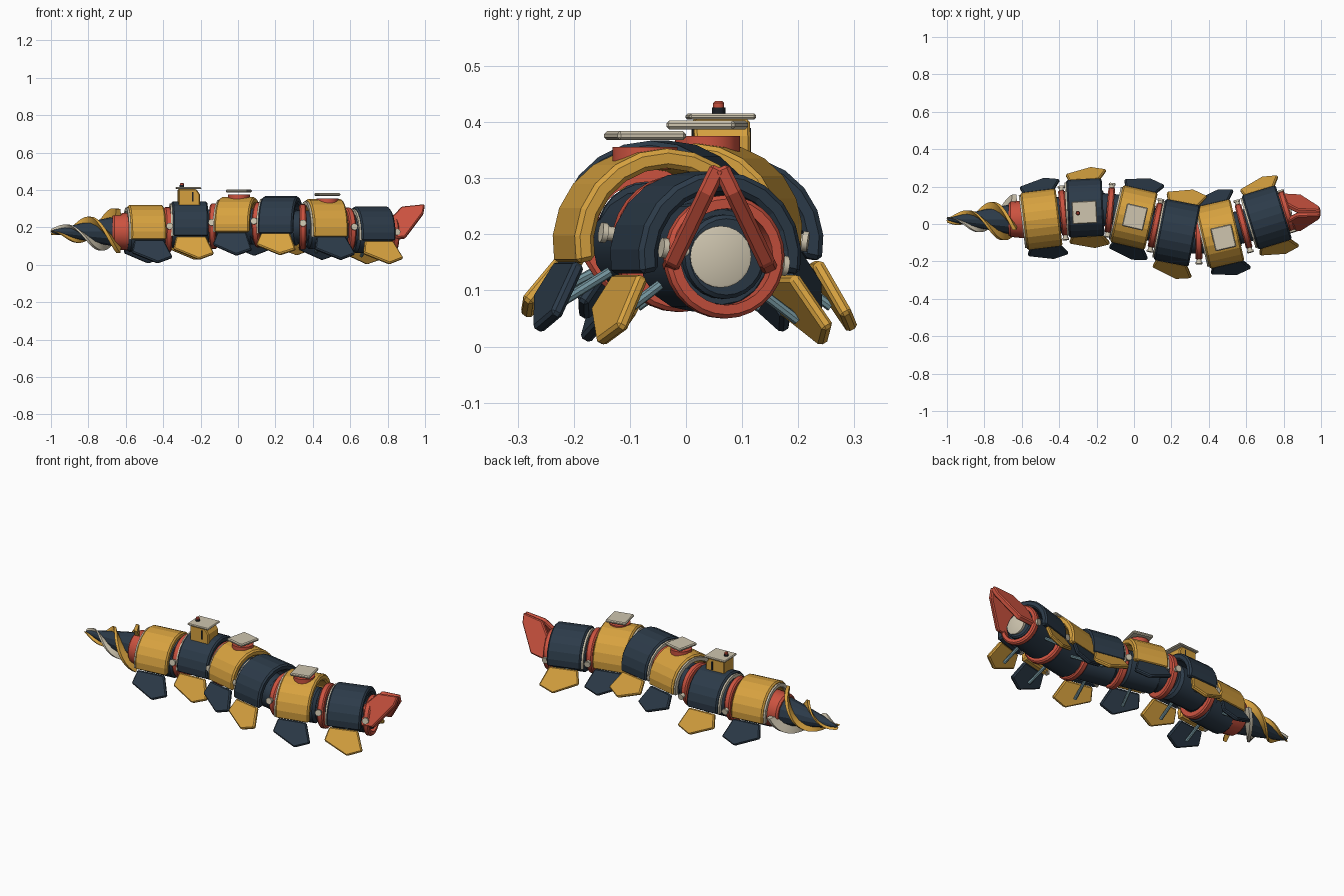
import bpy, bmesh, math
from mathutils import Matrix, Vector

if "Cube" in bpy.data.objects:
    bpy.data.objects.remove(bpy.data.objects["Cube"])


def material(name, rgb):
    m = bpy.data.materials.new(name)
    m.diffuse_color = (*rgb, 1)
    m.use_nodes = True
    m.node_tree.nodes["Principled BSDF"].inputs["Base Color"].default_value = m.diffuse_color
    return m


YELLOW = material("mustard yellow", (0.68, 0.36, 0.05))
NAVY = material("dark navy", (0.025, 0.043, 0.066))
CORAL = material("coral red", (0.60, 0.085, 0.05))
CREAM = material("cream", (0.62, 0.56, 0.43))
STEEL = material("steel blue", (0.17, 0.29, 0.33))
BLACK = material("near black", (0.012, 0.015, 0.02))


def finish(bm, name, mat, bevel=0, smooth=False):
    bmesh.ops.remove_doubles(bm, verts=bm.verts, dist=1e-5)
    bmesh.ops.recalc_face_normals(bm, faces=bm.faces)
    mesh = bpy.data.meshes.new(name)
    bm.to_mesh(mesh)
    bm.free()
    mesh.materials.append(mat)
    ob = bpy.data.objects.new(name, mesh)
    bpy.context.collection.objects.link(ob)
    if bevel:
        mod = ob.modifiers.new("chamfer", 'BEVEL')
        mod.width, mod.segments = bevel, 1
        mod.limit_method, mod.angle_limit = 'ANGLE', math.radians(40)
    if smooth:
        bpy.ops.object.select_all(action='DESELECT')
        ob.select_set(True)
        bpy.context.view_layer.objects.active = ob
        bpy.ops.object.shade_smooth_by_angle(angle=math.radians(35))
    return ob


def basis(x, y, z, origin):
    m = Matrix((x, y, z)).transposed().to_4x4()
    m.translation = origin
    return m


def prism(name, points, depth, matrix, mat, bevel=0):
    """Extrude an outline drawn in local XY along local Z, centred."""
    bm = bmesh.new()
    lo, hi = ([bm.verts.new(matrix @ Vector((x, y, s * depth / 2))) for x, y in points]
              for s in (-1, 1))
    bm.faces.new(lo)
    bm.faces.new(hi)
    n = len(points)
    for i in range(n):
        j = (i + 1) % n
        bm.faces.new((lo[i], lo[j], hi[j], hi[i]))
    return finish(bm, name, mat, bevel)


def lathe(name, profile, matrix, mat, sides=24, closed=False, smooth=True):
    """Revolve (x, radius) points around the local X axis."""
    bm = bmesh.new()
    rows = []
    for k in range(sides):
        a = 2 * math.pi * k / sides
        rows.append([bm.verts.new(matrix @ Vector((x, r * math.cos(a), r * math.sin(a))))
                     for x, r in profile])
    n = len(profile)
    for k in range(sides):
        a, b = rows[k], rows[(k + 1) % sides]
        for i in range(n if closed else n - 1):
            j = (i + 1) % n
            bm.faces.new((a[i], a[j], b[j], b[i]))
    return finish(bm, name, mat, 0, smooth)


def rod(name, p, q, r, mat, sides=12):
    p, q = Vector(p), Vector(q)
    d = q - p
    m = Matrix.Translation(p) @ d.to_track_quat('X', 'Z').to_matrix().to_4x4()
    return lathe(name, [(0, 0), (0, r), (d.length, r), (d.length, 0)], m, mat, sides)


def ring(name, matrix, outer, inner, width, mat):
    w, c = width / 2, 0.007
    lathe(name, [(-w, inner), (-w, outer - c), (c - w, outer), (w - c, outer),
                 (w, outer - c), (w, inner)], matrix, mat, 28, True)


def arch(name, frame, r, thick, length, x, mat, bevel):
    """Horseshoe shell that reaches slightly below its own centre."""
    a0, n = math.radians(-12), 12
    ang = [a0 + (math.pi - 2 * a0) * i / n for i in range(n + 1)]
    pts = [(r * math.cos(a), r * math.sin(a)) for a in ang]
    pts += [((r - thick) * math.cos(a), (r - thick) * math.sin(a)) for a in reversed(ang)]
    m = frame @ basis((0, 1, 0), (0, 0, 1), (1, 0, 0), (x, 0, 0))
    prism(name, pts, length, m, mat, bevel)


def box(name, frame, centre, size, mat, bevel=0):
    x, y = size[0] / 2, size[1] / 2
    prism(name, [(-x, -y), (x, -y), (x, y), (-x, y)], size[2],
          frame @ Matrix.Translation(centre), mat, bevel)


def bolts(frame, r):
    roll = frame @ Matrix.Rotation(math.radians(-8), 4, 'X')
    for s in (-1, 1):
        rod("joint_bolt", roll @ Vector((0, s * (r - 0.04), 0)),
            roll @ Vector((0, s * r, 0)), 0.013, CREAM)
        rod("joint_bolt_head", roll @ Vector((0, s * r, 0)),
            roll @ Vector((0, s * (r + 0.010), 0)), 0.018, CREAM)


# Body segments: x, y, z, shell radius, yaw, flipper lean
SEGMENTS = [(-0.495, 0.025, 0.165, 0.155, 7, 30), (-0.26, 0.086, 0.185, 0.155, 3, 29),
            (0.0, 0.035, 0.205, 0.157, -13, 31), (0.23, -0.047, 0.20, 0.167, -11, 37),
            (0.46, -0.053, 0.183, 0.17, 13, 30), (0.71, 0.035, 0.16, 0.152, 17, 30)]
LEN = 0.19
frames = [Matrix.Translation(s[:3]) @ Matrix.Rotation(math.radians(s[4]), 4, 'Z')
          for s in SEGMENTS]
FLIPPER = [(-0.078, 0), (0.08, 0), (0.122, 0.105), (0.04, 0.139), (-0.095, 0.075)]

for i, (frame, seg) in enumerate(zip(frames, SEGMENTS)):
    r = seg[3]
    main, other = (YELLOW, NAVY) if i % 2 == 0 else (NAVY, YELLOW)
    arch("segment_shell", frame, r, 0.035, LEN, 0, main, 0.008)
    arch("shell_front_trim", frame, r - 0.012, 0.02, 0.03, -LEN / 2 + 0.005, CREAM, 0)
    lathe("segment_core", [(-0.1, 0), (-0.1, 0.085), (-0.085, 0.097), (0.085, 0.097),
                           (0.1, 0.085), (0.1, 0)], frame, NAVY, 16)
    # flippers with their struts
    lean = math.radians(seg[5])
    for s in (-1, 1):
        down = Vector((0, s * math.sin(lean), -math.cos(lean)))
        side = Vector((1, 0, 0))
        hinge = Vector((0, s * (r - 0.012), -0.035))
        prism("flipper", FLIPPER, 0.022,
              frame @ basis(side, down, side.cross(down), hinge), other, 0.006)
        rod("flipper_strut", frame @ Vector((0, s * 0.085, -0.05)),
            frame @ (hinge + down * 0.09 - Vector((0, s * 0.014, 0))), 0.009, STEEL, 8)

# Flexible joints between segments
for a, b, sa, sb in zip(frames, frames[1:], SEGMENTS, SEGMENTS[1:]):
    p, q = a @ Vector((LEN / 2, 0, 0)), b @ Vector((-LEN / 2, 0, 0))
    mid = (p + q) / 2 + Vector((0, 0, 0.012))
    joint = Matrix.Translation(mid) @ Matrix.Rotation(
        math.radians((sa[4] + sb[4]) / 2), 4, 'Z')
    ring("joint_ring", joint, 0.122, 0.09, 0.036, CORAL)
    lathe("joint_sleeve", [(-0.06, 0), (-0.06, 0.088), (0.06, 0.088), (0.06, 0)], joint, NAVY)
    bolts(joint, 0.136)

# Tail ring, exhaust and fins
tail = frames[-1] @ Matrix.Translation((0.112, 0, 0))
ring("tail_ring", tail, 0.110, 0.086, 0.034, CORAL)
bolts(tail, 0.108)
lathe("exhaust_housing", [(-0.03, 0), (-0.03, 0.075), (0.008, 0.075), (0.014, 0.068), (0.014, 0)],
      tail, NAVY)
lathe("exhaust_disc", [(0, 0), (0, 0.055), (0.02, 0.055), (0.022, 0.051), (0.022, 0)],
      tail @ Matrix.Translation((0.002, -0.010, 0)) @ Matrix.Rotation(-0.12, 4, 'Z'), CREAM)
FIN = [(0.80, 0.105), (0.875, 0.194), (0.999, 0.208), (0.99, 0.155), (0.893, 0.012), (0.80, 0)]
TILT = 0.45
for s in (-1, 1):
    up = Vector((0, -s * math.sin(TILT), math.cos(TILT)))
    side = Vector((1, 0, 0))
    prism("tail_fin", FIN, 0.03, basis(side, up, side.cross(up), (0, 0.06 + s * 0.092, 0.133)),
          CORAL, 0.006)

# Drill: collar, cone and three spiral flutes
drill = Matrix.Translation((-1, 0.025, 0.178))
lathe("drill_collar", [(0.33, 0), (0.33, 0.085), (0.34, 0.094), (0.40, 0.1), (0.42, 0.1), (0.42, 0)],
      drill, CORAL, 20)
lathe("drill_cone", [(0, 0), (0.01, 0.008), (0.1, 0.030), (0.2, 0.052), (0.34, 0.08), (0.34, 0)],
      drill, NAVY, 12, smooth=False)
for end, mat in ((0, CREAM), (115, YELLOW), (240, YELLOW)):
    bm = bmesh.new()
    last = None
    for k in range(37):
        t = k / 36
        x = 0.005 + 0.355 * t
        a = math.radians(end - 310 * (1 - t))
        d = Vector((0, math.cos(a), math.sin(a)))
        w = 0.007 + 0.011 * t
        inner, outer = 0.004 + 0.066 * t, 0.018 + 0.114 * t
        cur = [bm.verts.new(drill @ (Vector((x + o, 0, 0)) + d * rr))
               for o, rr in ((-w, inner), (-w * 0.6, outer), (w * 0.6, outer), (w, inner))]
        if last:
            for j in range(4):
                n = (j + 1) % 4
                bm.faces.new((last[j], last[n], cur[n], cur[j]))
        else:
            bm.faces.new(cur)
        last = cur
    bm.faces.new(last)
    finish(bm, "drill_flute", mat, 0, True)

# Lookout tower with roof, slot windows and beacon
tower = Matrix.Translation((-0.265, 0.062, 0)) @ Matrix.Rotation(math.radians(3), 4, 'Z')
prism("tower", [(-0.055, 0.31), (0.06, 0.31), (0.06, 0.375), (0.04, 0.405), (-0.055, 0.405)], 0.1,
      tower @ basis((1, 0, 0), (0, 0, 1), (0, -1, 0), (0, 0, 0)), YELLOW, 0.005)
box("tower_roof", tower, (0, 0, 0.41), (0.132, 0.12, 0.011), CREAM, 0.004)
for s in (-1, 1):
    box("tower_slot", tower, (0.02, s * 0.050, 0.365), (0.008, 0.005, 0.05), BLACK)
rod("beacon_base", (-0.30, 0.058, 0.412), (-0.30, 0.058, 0.426), 0.012, BLACK)
lathe("beacon_light", [(0, 0), (0, 0.010), (0.008, 0.010), (0.012, 0.006), (0.012, 0)],
      basis((0, 0, 1), (1, 0, 0), (0, 1, 0), (-0.30, 0.058, 0.426)), CORAL, 12)

# Roof hatches: pedestal and raised plate
for x, y, z, yaw in ((0.005, 0.038, 0.395, -13), (0.478, -0.073, 0.376, 13)):
    hatch = Matrix.Translation((x, y, z)) @ Matrix.Rotation(math.radians(yaw), 4, 'Z')
    rod("hatch_pedestal", (x, y, z - 0.06), (x, y, z - 0.02), 0.058, CORAL, 16)
    box("hatch_plate", hatch, (0, 0, 0), (0.115, 0.125, 0.016), CREAM, 0.005)
